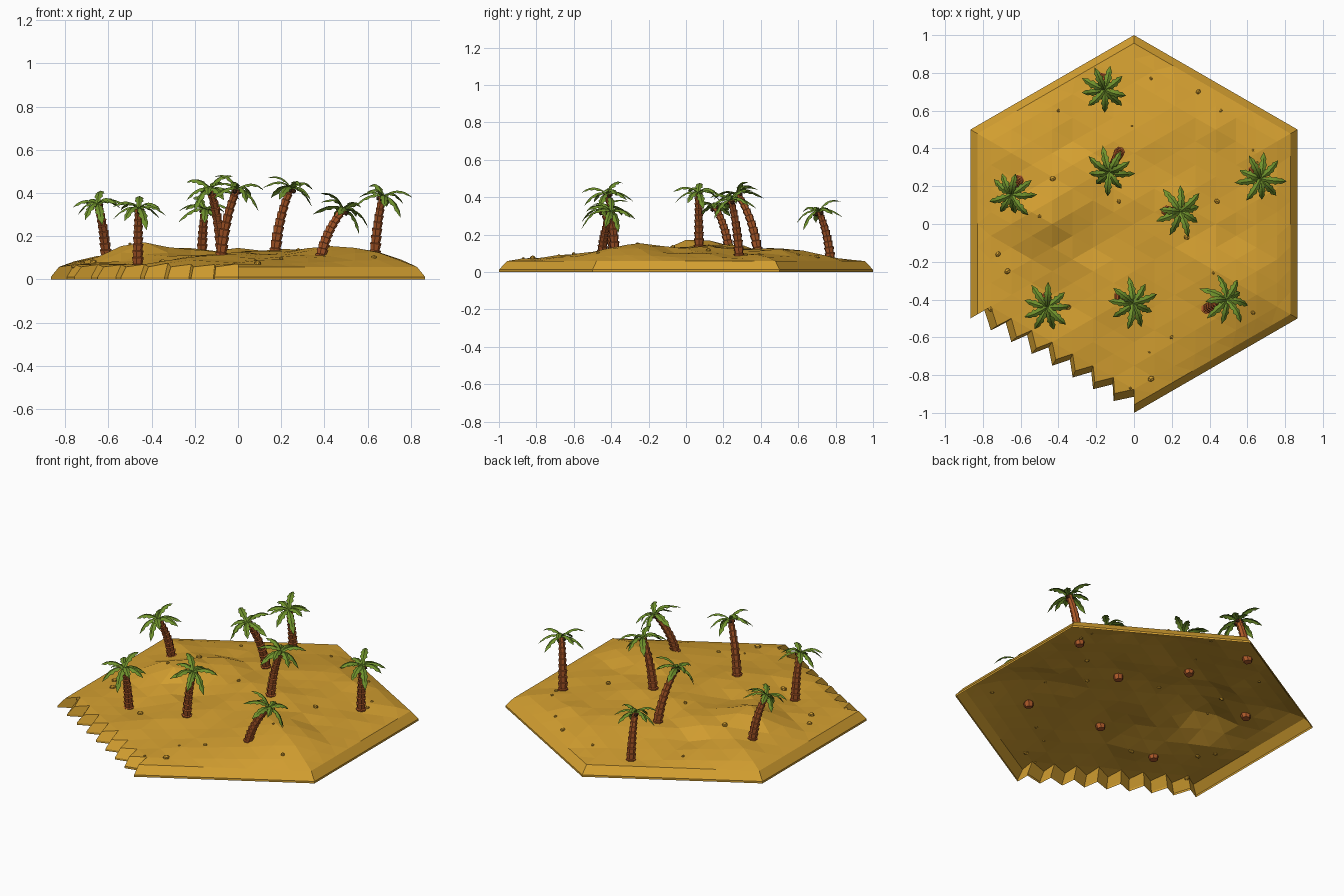
import bpy, bmesh, math, random
from mathutils import Vector, Matrix
from mathutils.bvhtree import BVHTree

if "Cube" in bpy.data.objects:
    bpy.data.objects.remove(bpy.data.objects["Cube"])

random.seed(4)


def material(name, rgb):
    m = bpy.data.materials.new(name)
    m.diffuse_color = (*rgb, 1)
    m.use_nodes = True
    m.node_tree.nodes["Principled BSDF"].inputs["Base Color"].default_value = m.diffuse_color
    return m


SAND = material("sand", (0.66, 0.35, 0.03))
BARK = material("bark", (0.42, 0.10, 0.022))
LEAF = material("leaf", (0.16, 0.29, 0.025))
NUT = material("nut", (0.08, 0.03, 0.012))


def finish(bm, name, mat):
    me = bpy.data.meshes.new(name)
    bm.to_mesh(me)
    bm.free()
    ob = bpy.data.objects.new(name, me)
    me.materials.append(mat)
    bpy.context.collection.objects.link(ob)
    return ob


# Dune heights: known spots, smoothly blended
RIM_Z, INSET, N = 0.058, 0.957, 8
SPOTS = [(-.43, .06, .17), (-.3, .2, .15), (-.61, .24, .105), (.43, -.25, .16),
         (.38, -.45, .115), (.17, .06, .135), (0, .1, .14), (-.07, .38, .12),
         (.35, .55, .125), (.63, .28, .09), (-.17, .77, .07), (-.46, -.40, .065),
         (-.07, -.38, .12), (-.2, -.12, .10), (0, -.7, .075), (.62, 0, .10),
         (-.65, -.2, .08), (.1, -.15, .125), (-.35, .5, .09), (.2, -.6, .10)]


def dune(x, y):
    ws = [(1 / (((x - a) ** 2 + (y - b) ** 2) ** 1.5 + 1e-4), h) for a, b, h in SPOTS]
    return sum(w * h for w, h in ws) / sum(w for w, h in ws)


# Hexagonal sand tile: triangle lattice with a bevelled rim, open underneath
bm = bmesh.new()
grid = {}
for q in range(-N, N + 1):
    for r in range(-N, N + 1):
        d = max(abs(q), abs(r), abs(q + r))
        if d > N:
            continue
        x, y = q * math.sqrt(3) / 2 / N, (q / 2 + r) / N
        if d == N:
            co = (x * INSET, y * INSET, RIM_Z)
        else:
            k = min(1, (N - d) / 2.2)
            co = (x, y, RIM_Z + k * (dune(x, y) - RIM_Z + random.uniform(-.007, .007)))
        grid[q, r] = bm.verts.new(co)
for q, r in list(grid):
    for keys in (((q, r), (q + 1, r), (q, r + 1)),
                 ((q + 1, r), (q + 1, r + 1), (q, r + 1))):
        if all(k in grid for k in keys):
            bm.faces.new([grid[k] for k in keys])
bm.verts.index_update()
bm.faces.index_update()
bm.normal_update()
ground = BVHTree.FromPolygons([v.co.copy() for v in bm.verts],
                              [[v.index for v in f.verts] for f in bm.faces])
edges = [e for e in bm.edges if e.is_boundary]
for scale, z in ((1 / INSET, 0.012), (1, 0)):
    new = bmesh.ops.extrude_edge_only(bm, edges=edges)["geom"]
    for v in new:
        if isinstance(v, bmesh.types.BMVert):
            v.co = (v.co.x * scale, v.co.y * scale, z)
    edges = [e for e in new if isinstance(e, bmesh.types.BMEdge) and e.is_boundary]
bmesh.ops.recalc_face_normals(bm, faces=bm.faces)
bm.faces.ensure_lookup_table()
if bm.faces[len(bm.faces) // 4].normal.z < 0:
    bmesh.ops.reverse_faces(bm, faces=bm.faces)
finish(bm, "sand_tile", SAND)


def ground_z(x, y):
    hit = ground.ray_cast(Vector((x, y, 1)), Vector((0, 0, -1)))[0]
    return hit.z if hit else RIM_Z


def trunk(name, path, tangent):
    # Stacked flared collars along the bent path
    bm = bmesh.new()
    rings, segs, sides = [], 10, 7
    for i in range(segs):
        for t, flare in ((i / segs, .86), ((i + .9) / segs, 1.14)):
            rad = (.027 - .010 * t) * flare
            rot = Vector((0, 0, 1)).rotation_difference(tangent(t))
            rings.append([bm.verts.new(path(t) + rot @ Vector(
                (rad * math.cos(a), rad * math.sin(a), 0)))
                for a in (2 * math.pi * j / sides for j in range(sides))])
    for a, b in zip(rings, rings[1:]):
        for j in range(sides):
            k = (j + 1) % sides
            bm.faces.new((a[j], a[k], b[k], b[j]))
    bm.faces.new(rings[0][::-1])
    bm.faces.new(rings[-1])
    finish(bm, name, BARK)


# Half widths along a frond, zigzagging for the notched edge
FROND = [.004, .013, .011, .021, .015, .022, .013, .016, .008, 0]


def crown(name, centre, axis):
    # Nine folded, drooping fronds
    bm = bmesh.new()
    rot = Vector((0, 0, 1)).rotation_difference(axis)
    start = random.uniform(0, 6)
    for i in range(9):
        spin = Matrix.Rotation(start + i * 2 * math.pi / 9 + random.uniform(-.12, .12), 3, 'Z')
        length = random.uniform(.12, .15)
        pitch = (.95, .6, .35)[i % 3]
        rows = []
        for j, w in enumerate(FROND):
            t = j / (len(FROND) - 1)
            z = length * (pitch * t - .85 * t * t)
            pts = [(length * t * .97, s * w, z - abs(s) * w * .45) for s in (-1, 0, 1)]
            rows.append([bm.verts.new(centre + rot @ (spin @ Vector(p))) for p in pts])
        for a, b in zip(rows, rows[1:]):
            for s in (0, 1):
                bm.faces.new((a[s], b[s], b[s + 1], a[s + 1]))
    bmesh.ops.remove_doubles(bm, verts=bm.verts, dist=1e-5)
    finish(bm, name, LEAF)


def coconuts(name, centre, axis):
    bm = bmesh.new()
    rot = Vector((0, 0, 1)).rotation_difference(axis)
    for i in range(3):
        a = i * 2.1 + random.random()
        p = centre + rot @ Vector((.018 * math.cos(a), .018 * math.sin(a), -.012))
        bmesh.ops.create_icosphere(bm, subdivisions=1, radius=.012,
                                   matrix=Matrix.Translation(p))
    finish(bm, name, NUT)


# Palms: base x, y, then trunk top x, y, z
PALMS = [(-.17, .775, -.155, .71, .325), (-.075, .385, -.13, .275, .42),
         (.17, .07, .245, .065, .425), (.63, .285, .67, .24, .385),
         (-.61, .235, -.65, .155, .35), (-.465, -.385, -.46, -.44, .33),
         (-.08, -.38, -.005, -.42, .42), (.38, -.45, .49, -.40, .325)]
for n, (bx, by, tx, ty, tz) in enumerate(PALMS, 1):
    base = Vector((bx, by, ground_z(bx, by) - .025))
    top = Vector((tx, ty, tz))
    mid = base.lerp(top, .2)
    mid.z = base.z + (top.z - base.z) * .58

    def path(t):
        return base * (1 - t) ** 2 + mid * 2 * t * (1 - t) + top * t * t

    def tangent(t):
        return ((mid - base) * (1 - t) + (top - mid) * t).normalized()

    axis = (tangent(1) + Vector((0, 0, .6))).normalized()
    trunk(f"palm_trunk_{n}", path, tangent)
    crown(f"palm_fronds_{n}", top, axis)
    coconuts(f"coconuts_{n}", top, axis)

# Scattered stones: x, y, radius
STONES = [(.09, .77, .009), (.34, .70, .014), (-.4, .6, .009), (.46, .6, .009),
          (-.43, .24, .016), (.44, .12, .015), (-.5, .04, .010), (.28, -.07, .016),
          (-.72, -.16, .015), (-.67, -.25, .017), (-.35, -.44, .017), (-.76, -.45, .015),
          (.2, -.6, .011), (.09, -.82, .018), (.63, -.47, .012), (-.02, -.87, .008),
          (.42, -.26, .008), (.63, .39, .008), (.65, .32, .012), (-.01, .52, .006),
          (.08, -.68, .007), (-.08, .12, .012)]
bm = bmesh.new()
for x, y, s in STONES:
    m = (Matrix.Translation((x, y, ground_z(x, y) + s * .2))
         @ Matrix.Rotation(random.uniform(0, 6), 4, 'Z')
         @ Matrix.Diagonal((1.1, .9, .85, 1)))
    bmesh.ops.create_icosphere(bm, subdivisions=1, radius=s, matrix=m)
finish(bm, "stones", SAND)
